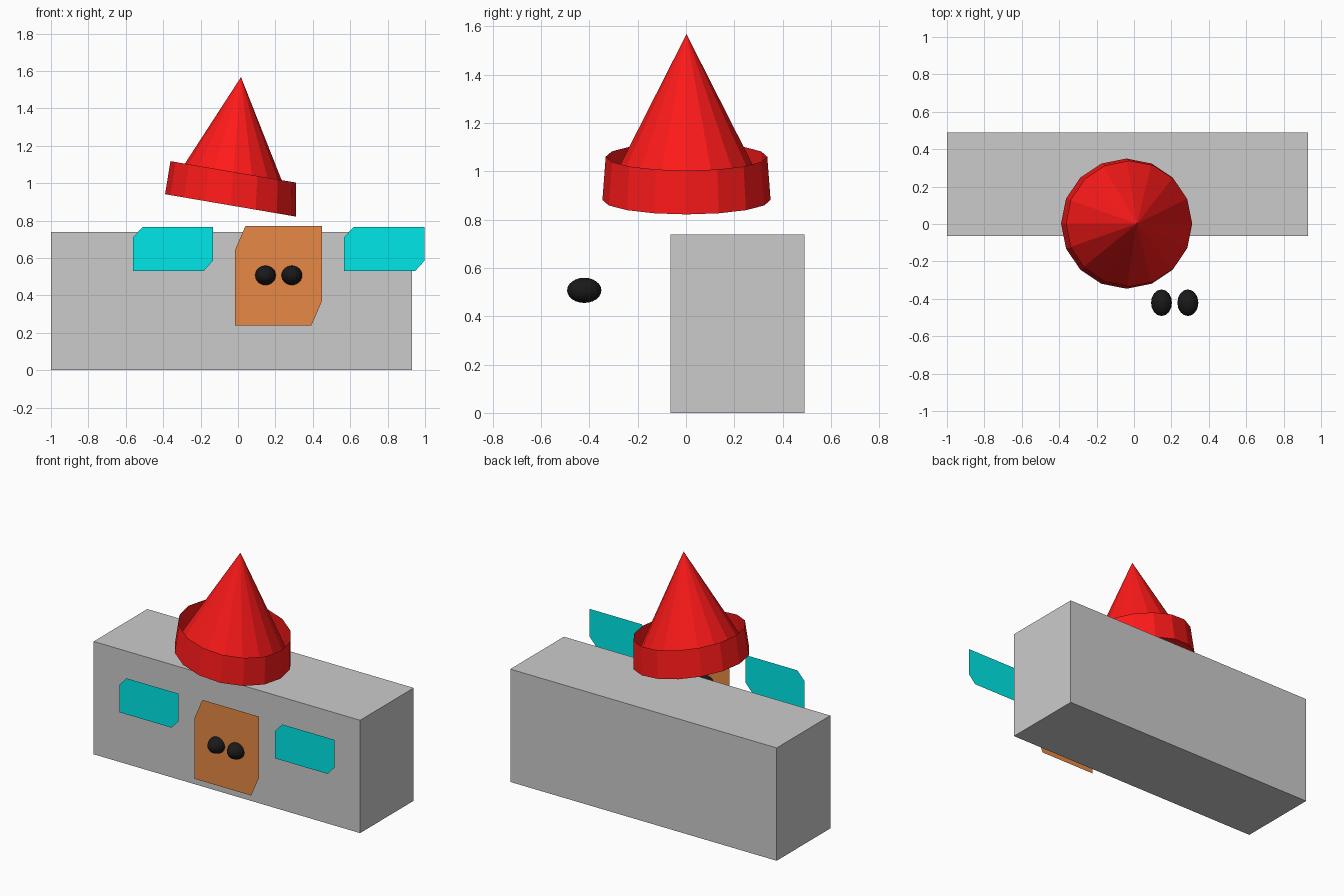
import bpy, bmesh
from math import sin, cos, pi, radians
from mathutils import Vector

if "Cube" in bpy.data.objects:
    bpy.data.objects.remove(bpy.data.objects["Cube"])


def material(name, rgb):
    m = bpy.data.materials.new(name)
    m.diffuse_color = (*rgb, 1)
    m.use_nodes = True
    m.node_tree.nodes["Principled BSDF"].inputs["Base Color"].default_value = m.diffuse_color
    return m


def make_object(name, bm, mat=None):
    mesh = bpy.data.meshes.new(name)
    bm.to_mesh(mesh)
    bm.free()
    ob = bpy.data.objects.new(name, mesh)
    bpy.context.collection.objects.link(ob)
    if mat:
        mesh.materials.append(mat)
    return ob


RED = material("red", (1.0, 0.01, 0.01))
CYAN = material("cyan", (0.0, 0.8, 0.8))
ORANGE = material("orange", (0.8, 0.25, 0.06))
BLACK = material("black", (0.01, 0.01, 0.01))
PANEL_Y = -0.425

# Body block
bm = bmesh.new()
bmesh.ops.create_cube(bm, size=1)
for v in bm.verts:
    v.co = Vector((-0.035 + v.co.x * 1.93, 0.2125 + v.co.y * 0.555, (v.co.z + 0.5) * 0.739))
make_object("body_block", bm)


# Flat panels with two opposite corners clipped
def clipped_panel(name, x0, x1, z0, z1, cx, cz, mat):
    bm = bmesh.new()
    pts = [(x0, z0), (x1 - cx, z0), (x1, z0 + cz), (x1, z1), (x0 + cx, z1), (x0, z1 - cz)]
    bm.faces.new([bm.verts.new((x, PANEL_Y, z)) for x, z in pts])
    make_object(name, bm, mat)


clipped_panel("left_window", -0.561, -0.133, 0.53, 0.766, 0.051, 0.056, CYAN)
clipped_panel("right_window", 0.567, 0.998, 0.53, 0.766, 0.051, 0.056, CYAN)
clipped_panel("door", -0.016, 0.449, 0.24, 0.772, 0.056, 0.13, ORANGE)

# Door knobs
for name, x in (("left_knob", 0.147), ("right_knob", 0.288)):
    bm = bmesh.new()
    bmesh.ops.create_uvsphere(bm, u_segments=16, v_segments=12, radius=1)
    ob = make_object(name, bm, BLACK)
    ob.location = (x, -0.421, 0.507)
    ob.scale = (0.056, 0.071, 0.052)

# Tilted roof: cone with a thin upturned brim sharing its base ring
SIDES = 16
TILT = radians(9.7)


def tilted_ring(bm, cx, cz, r):
    return [bm.verts.new((cx + r * cos(a) * cos(TILT), 0.002 + r * 0.98 * sin(a),
                          cz - r * cos(a) * sin(TILT)))
            for a in (2 * pi * i / SIDES for i in range(SIDES))]


bm = bmesh.new()
base = tilted_ring(bm, -0.04, 0.881, 0.355)
rim = tilted_ring(bm, -0.025, 1.06, 0.341)
apex = bm.verts.new((0.016, 0.002, 1.567))
bm.faces.new(base[::-1])
for i in range(SIDES):
    j = (i + 1) % SIDES
    bm.faces.new((base[i], base[j], apex))
    bm.faces.new((base[i], base[j], rim[j], rim[i]))
make_object("cone_roof", bm, RED)
